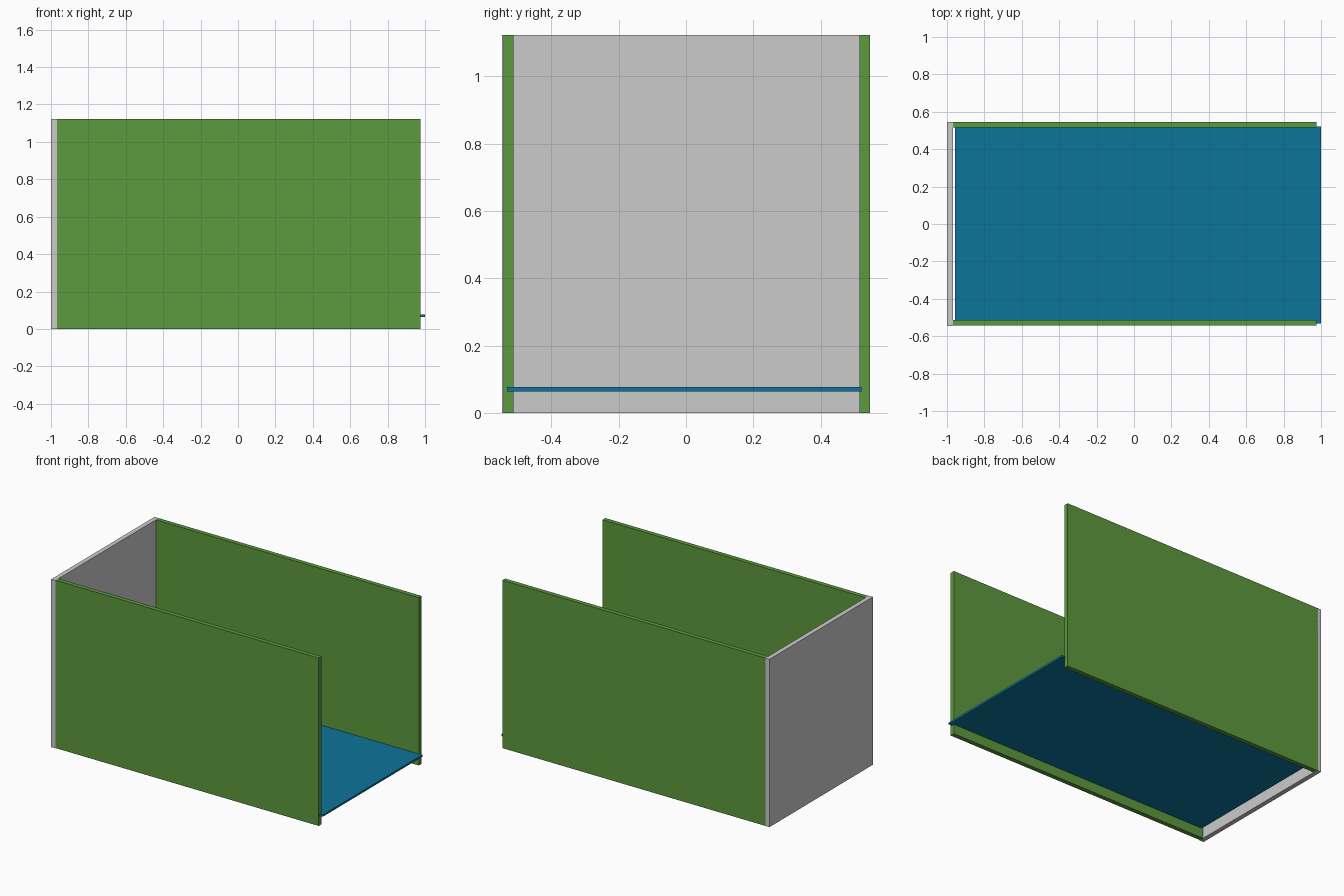
import bpy

if "Cube" in bpy.data.objects:
    bpy.data.objects.remove(bpy.data.objects["Cube"])


def material(name, color):
    mat = bpy.data.materials.new(name)
    mat.diffuse_color = (*color, 1.0)
    mat.use_nodes = True
    mat.node_tree.nodes["Principled BSDF"].inputs["Base Color"].default_value = mat.diffuse_color
    return mat


def panel(name, x, y, z, mat=None):
    """Flat board spanning the given (min, max) ranges."""
    bpy.ops.mesh.primitive_cube_add(size=1, location=[(a + b) / 2 for a, b in (x, y, z)])
    obj = bpy.context.object
    obj.name = name
    obj.scale = [b - a for a, b in (x, y, z)]
    bpy.ops.object.transform_apply(location=False, rotation=False, scale=True)
    if mat:
        obj.data.materials.append(mat)
    return obj


green = material("green_board", (0.107, 0.319, 0.047))
blue = material("blue_board", (0.004, 0.178, 0.328))

HEIGHT = 1.122

# End board closing the left side
panel("end_panel", (-1.0, -0.969), (-0.546, 0.546), (0, HEIGHT))

# Long side boards, slightly let into the end board
panel("front_side_panel", (-0.976, 0.976), (-0.542, -0.512), (0, HEIGHT), green)
panel("back_side_panel", (-0.976, 0.976), (0.516, 0.546), (0, HEIGHT), green)

# Thin raised bottom, sticking out of the open end
panel("bottom_panel", (-0.957, 1.0), (-0.531, 0.521), (0.064, 0.077), blue)
